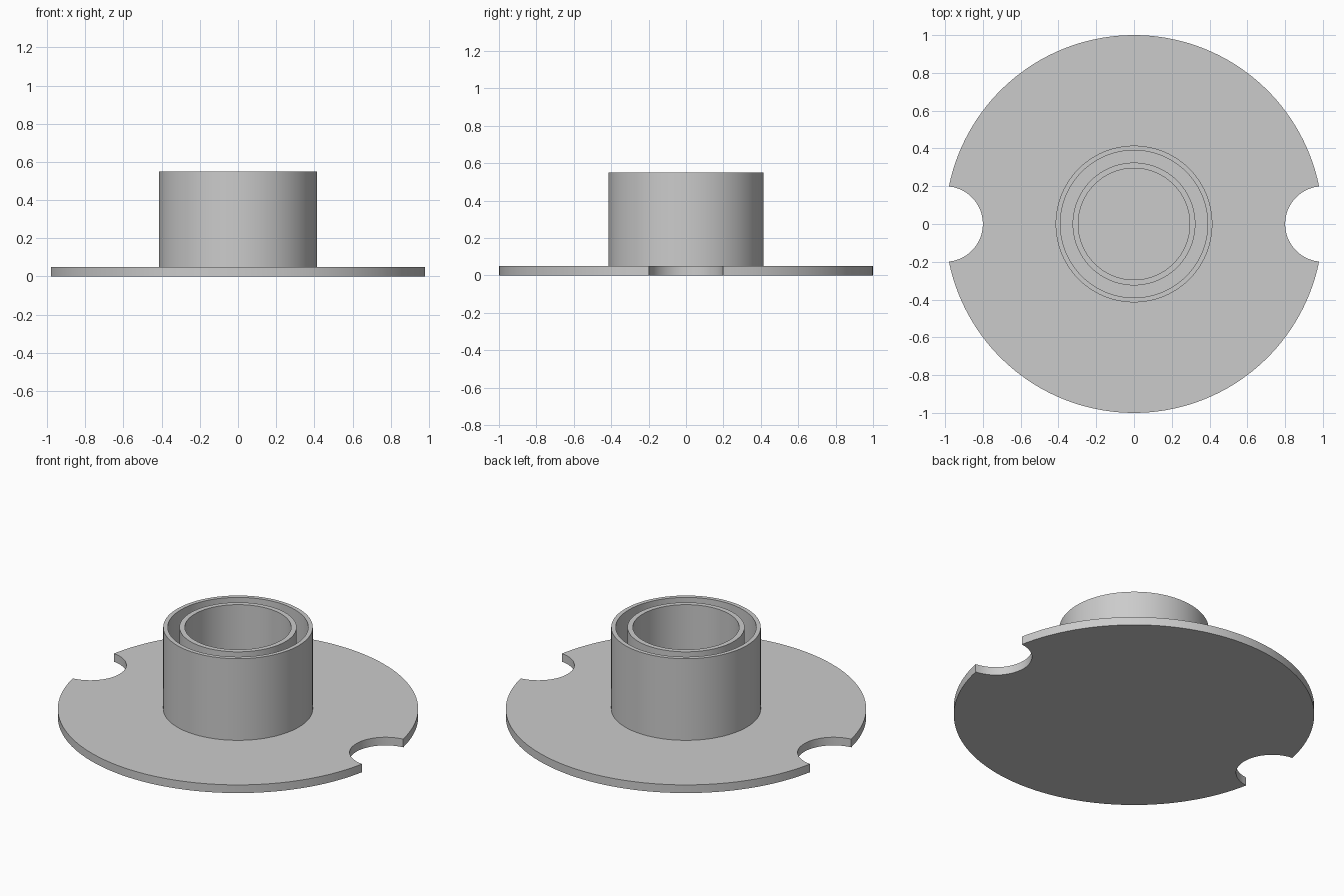
import bpy
import bmesh
import math

cube = bpy.data.objects.get("Cube")
if cube:
    bpy.data.objects.remove(cube, do_unlink=True)

PLATE_TOP = 0.05
TUBE_TOP = 0.55
NOTCH = 0.2

grey = bpy.data.materials.new("plain grey")
grey.use_nodes = True
color = (0.6, 0.6, 0.6, 1)
grey.diffuse_color = color
grey.node_tree.nodes["Principled BSDF"].inputs["Base Color"].default_value = color


def finish(bm, name):
    bmesh.ops.recalc_face_normals(bm, faces=bm.faces)
    mesh = bpy.data.meshes.new(name)
    bm.to_mesh(mesh)
    bm.free()
    mesh.materials.append(grey)
    obj = bpy.data.objects.new(name, mesh)
    bpy.context.collection.objects.link(obj)
    bpy.ops.object.select_all(action="DESELECT")
    obj.select_set(True)
    bpy.context.view_layer.objects.active = obj
    bpy.ops.object.shade_smooth_by_angle(angle=math.radians(30))
    return obj


def arc(cx, radius, start, end, steps):
    angles = [start + (end - start) * i / steps for i in range(steps + 1)]
    return [(cx + radius * math.cos(a), radius * math.sin(a)) for a in angles]


# Round base plate with a circular notch on each side
def base_plate():
    rim = 2 * math.asin(NOTCH / 2)           # rim angle where a notch begins
    bite = math.pi / 2 - rim / 2             # matching angle on the notch circle
    half = arc(0, 1, rim, math.pi - rim, 64)
    half += arc(-1, NOTCH, bite, -bite, 24)[1:-1]
    outline = half + [(-x, -y) for x, y in half]
    bm = bmesh.new()
    face = bm.faces.new([bm.verts.new((x, y, 0)) for x, y in outline])
    top = bmesh.ops.extrude_face_region(bm, geom=[face], use_keep_orig=True)
    verts = [v for v in top["geom"] if isinstance(v, bmesh.types.BMVert)]
    bmesh.ops.translate(bm, verts=verts, vec=(0, 0, PLATE_TOP))
    finish(bm, "base_plate")


# Upright tube wall standing on the plate
def tube(name, outer, inner):
    bm = bmesh.new()
    profile = [(outer, PLATE_TOP), (outer, TUBE_TOP), (inner, TUBE_TOP), (inner, PLATE_TOP)]
    verts = [bm.verts.new((r, 0, z)) for r, z in profile]
    edges = [bm.edges.new(pair) for pair in zip(verts, verts[1:])]
    bmesh.ops.spin(bm, geom=verts + edges, cent=(0, 0, 0), axis=(0, 0, 1),
                   angle=math.tau, steps=96, use_merge=True)
    bmesh.ops.remove_doubles(bm, verts=bm.verts, dist=0.0001)
    finish(bm, name)


base_plate()
tube("outer_tube", 0.415, 0.39)
tube("inner_tube", 0.325, 0.295)
